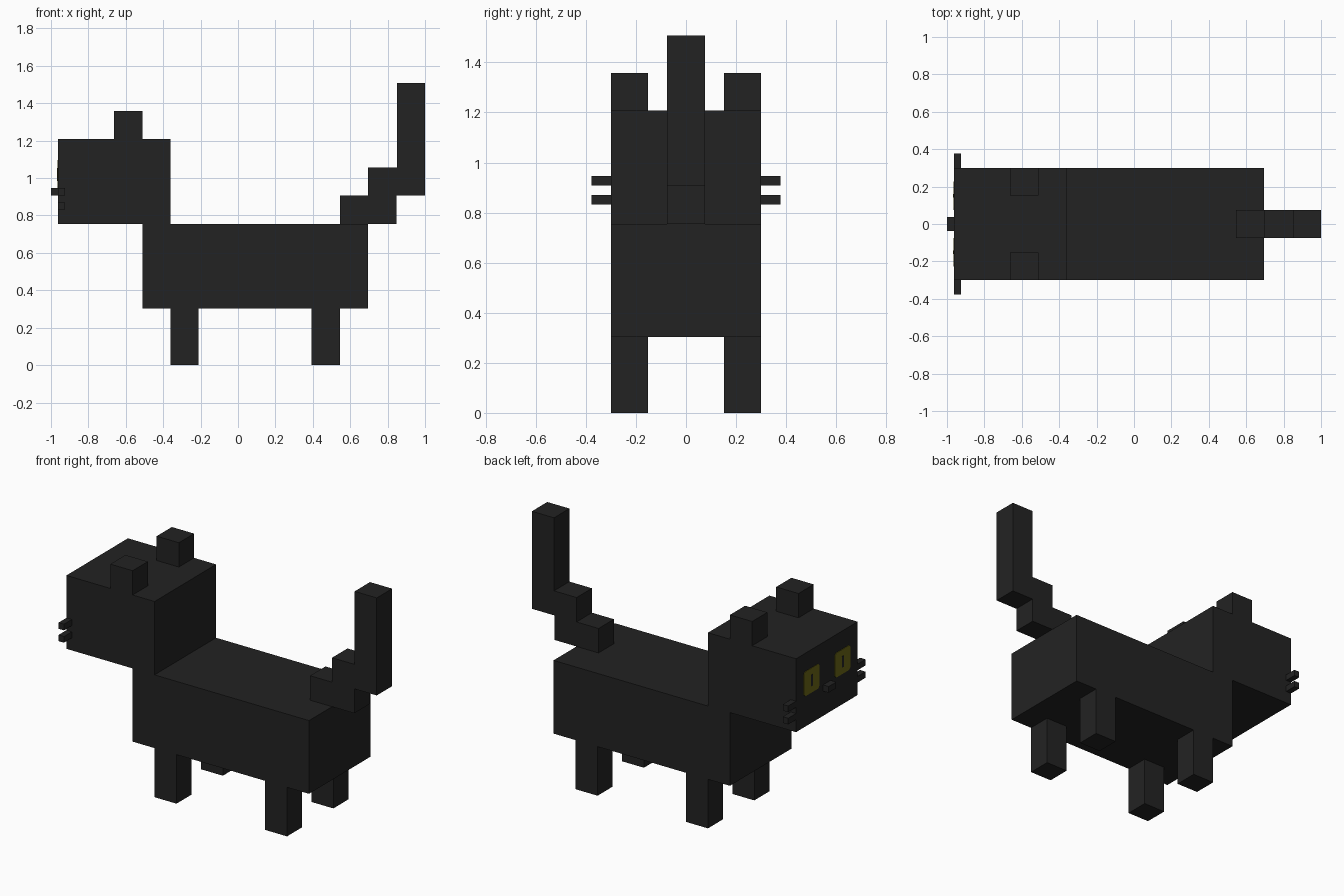
import bpy
import bmesh

cube = bpy.data.objects.get("Cube")
if cube:
    bpy.data.objects.remove(cube, do_unlink=True)


def material(name, rgb):
    mat = bpy.data.materials.new(name)
    mat.use_nodes = True
    colour = (*rgb, 1.0)
    mat.diffuse_color = colour
    bsdf = mat.node_tree.nodes["Principled BSDF"]
    bsdf.inputs["Base Color"].default_value = colour
    bsdf.inputs["Roughness"].default_value = 0.9
    return mat


BLACK = material("black fur", (0.0165, 0.0165, 0.0165))
YELLOW = material("yellow eye", (0.15, 0.135, 0.008))


def link(name, bm, mat):
    mesh = bpy.data.meshes.new(name)
    bmesh.ops.recalc_face_normals(bm, faces=bm.faces[:])
    bm.to_mesh(mesh)
    bm.free()
    mesh.materials.append(mat)
    obj = bpy.data.objects.new(name, mesh)
    bpy.context.collection.objects.link(obj)
    return obj


def box(name, x, y, z, mat=BLACK):
    """Box from (min, max) ranges along each axis."""
    bm = bmesh.new()
    bmesh.ops.create_cube(bm, size=1.0)
    for v in bm.verts:
        v.co = [sum(r) / 2 + c * (r[1] - r[0]) for c, r in zip(v.co, (x, y, z))]
    return link(name, bm, mat)


def pair(name, x, y, z, mat=BLACK):
    """The same box on both sides of the body."""
    box("right_" + name, x, y, z, mat)
    box("left_" + name, x, (-y[1], -y[0]), z, mat)


# Body and head; the face looks along -x
box("body", (-0.51, 0.695), (-0.30, 0.30), (0.303, 0.755))
box("head", (-0.962, -0.36), (-0.30, 0.30), (0.755, 1.208))

# Legs and ears
pair("front_leg", (-0.36, -0.21), (0.152, 0.30), (0.0, 0.303))
pair("hind_leg", (0.394, 0.545), (0.152, 0.30), (0.0, 0.303))
pair("ear", (-0.662, -0.51), (0.152, 0.30), (1.208, 1.358))

# Stepped tail
box("tail_base", (0.545, 0.847), (-0.075, 0.075), (0.755, 0.906))
box("tail_middle", (0.695, 0.849), (-0.075, 0.075), (0.906, 1.057))
box("tail_tip", (0.849, 1.0), (-0.075, 0.075), (0.906, 1.508))

# Nose and whiskers
box("nose", (-1.0, -0.962), (-0.037, 0.037), (0.908, 0.946))
pair("upper_whisker", (-0.962, -0.925), (0.30, 0.377), (0.908, 0.946))
pair("lower_whisker", (-0.962, -0.925), (0.30, 0.377), (0.832, 0.87))


# Eyes: thin plates with clipped corners, each with a slit pupil
def eye(name, yc, zc, half=0.076, clip=0.014):
    bm = bmesh.new()
    inner = half - clip
    outline = []
    for sy, sz in ((1, 1), (-1, 1), (-1, -1), (1, -1)):
        corner = [(half * sy, inner * sz), (inner * sy, half * sz)]
        outline += corner if sy * sz > 0 else corner[::-1]
    face = bm.faces.new([bm.verts.new((-0.962, yc + a, zc + b)) for a, b in outline])
    top = bmesh.ops.extrude_face_region(bm, geom=[face])["geom"]
    for v in (g for g in top if isinstance(g, bmesh.types.BMVert)):
        v.co.x -= 0.003
    link(name, bm, YELLOW)


for side, yc in (("right", 0.151), ("left", -0.151)):
    eye(side + "_eye", yc, 1.02)
    box(side + "_pupil", (-0.967, -0.963), (yc - 0.009, yc + 0.009), (0.985, 1.055))
